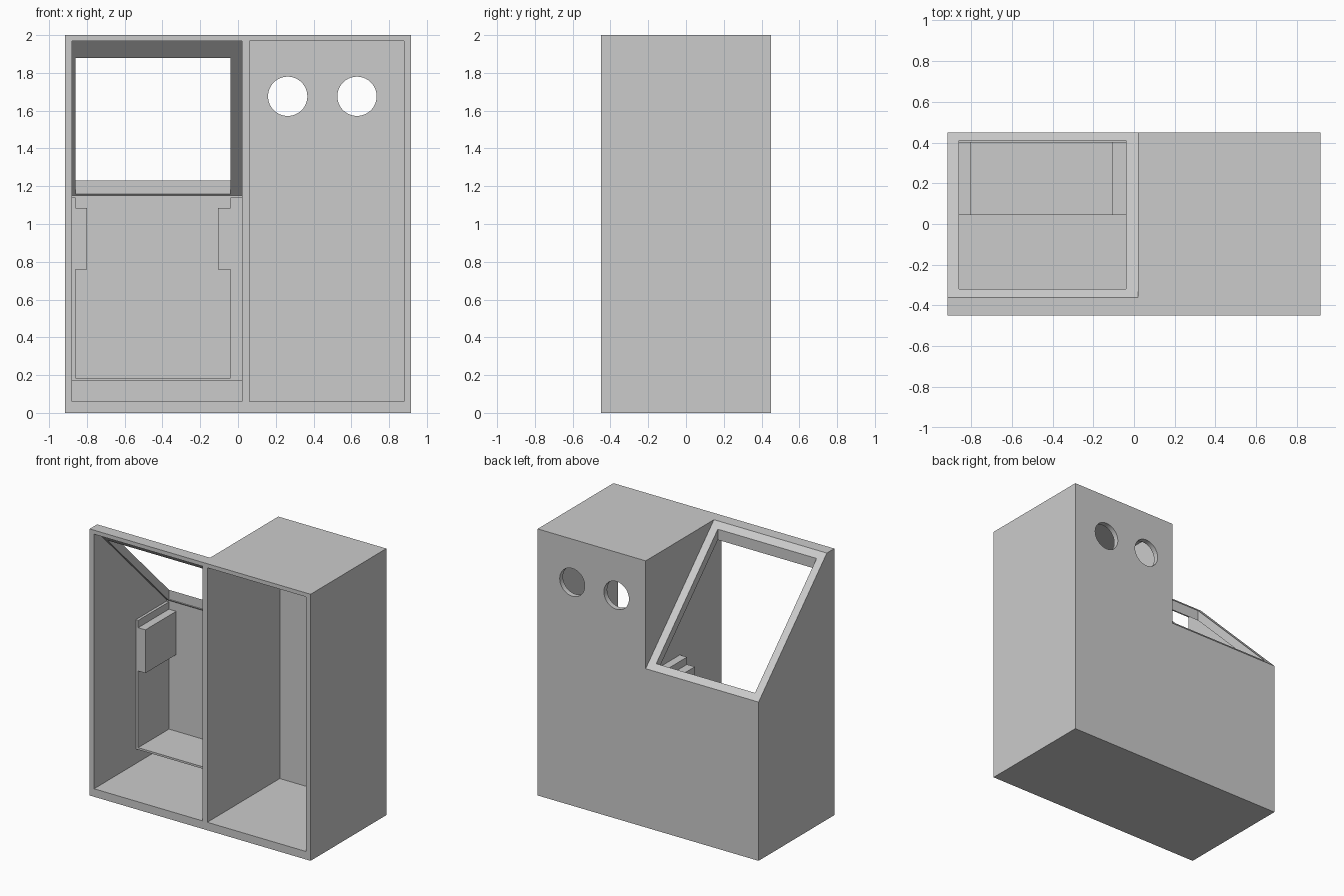
import bpy
import bmesh
from mathutils import Vector

if "Cube" in bpy.data.objects:
    bpy.data.objects.remove(bpy.data.objects["Cube"], do_unlink=True)

grey = bpy.data.materials.new("plain_grey")
grey.use_nodes = True
grey.diffuse_color = (0.6, 0.6, 0.6, 1)
grey.node_tree.nodes["Principled BSDF"].inputs["Base Color"].default_value = (0.6, 0.6, 0.6, 1)


def add_prism(name, corners, direction):
    """Extrude a flat polygon of 3D corners along a direction."""
    bm = bmesh.new()
    face = bm.faces.new([bm.verts.new(c) for c in corners])
    result = bmesh.ops.extrude_face_region(bm, geom=[face], use_keep_orig=True)
    moved = [g for g in result["geom"] if isinstance(g, bmesh.types.BMVert)]
    bmesh.ops.translate(bm, verts=moved, vec=Vector(direction))
    bmesh.ops.recalc_face_normals(bm, faces=bm.faces)
    mesh = bpy.data.meshes.new(name)
    bm.to_mesh(mesh)
    bm.free()
    mesh.materials.append(grey)
    obj = bpy.data.objects.new(name, mesh)
    bpy.context.collection.objects.link(obj)
    return obj


def side_prism(name, x0, x1, yz):
    return add_prism(name, [(x0, y, z) for y, z in yz], (x1 - x0, 0, 0))


def box(name, x0, x1, y0, y1, z0, z1):
    return side_prism(name, x0, x1, [(y0, z0), (y1, z0), (y1, z1), (y0, z1)])


def cut(target, cutter):
    """Subtract the cutter, bake the result and drop the cutter."""
    mod = target.modifiers.new("cut", "BOOLEAN")
    mod.operation = "DIFFERENCE"
    mod.solver = "EXACT"
    mod.object = cutter
    bpy.context.view_layer.update()
    graph = bpy.context.evaluated_depsgraph_get()
    baked = bpy.data.meshes.new_from_object(target.evaluated_get(graph))
    target.modifiers.clear()
    target.data = baked
    bpy.data.objects.remove(cutter, do_unlink=True)


HALF_X, HALF_Y = 0.917, 0.449
BACK = 0.41           # inner face of the back wall
FLOOR, CEILING = 0.06, 1.97
BAY_L, BAY_R = -0.88, 0.02

# Outer case with its sloping shoulder
case = box("case", -HALF_X, HALF_X, -HALF_Y, HALF_Y, 0, 2)
cut(case, side_prism("slope_cutter", -1, BAY_R,
                     [(-0.36, 2), (-0.36, 2.2), (0.64, 2.2), (0.64, 1)]))

# Two bays open at the front
cut(case, side_prism("sloped_bay_cutter", BAY_L, BAY_R,
                     [(-0.6, FLOOR), (BACK, FLOOR), (BACK, 1.15),
                      (-0.41, CEILING), (-0.6, CEILING)]))
cut(case, box("tall_bay_cutter", 0.06, 0.88, -0.6, BACK, FLOOR, CEILING))

# Window through the slope
cut(case, box("window_cutter", -0.86, -0.04, -0.32, BACK, 1.16, 2.2))

# Round holes in the back wall
for x in (0.263, 0.63):
    bpy.ops.mesh.primitive_cylinder_add(vertices=64, radius=0.104, depth=0.3,
                                        location=(x, 0.45, 1.676), rotation=(1.5707963, 0, 0))
    cut(case, bpy.context.object)

# Stepped liner tray inside the sloped bay
liner_profile = [(BAY_L, 0.17), (BAY_R, 0.17), (BAY_R, 1.14),
                 (-0.04, 1.14), (-0.04, 1.085), (-0.105, 1.085), (-0.105, 0.76), (-0.04, 0.76),
                 (-0.04, 0.185), (-0.86, 0.185),
                 (-0.86, 0.76), (-0.80, 0.76), (-0.80, 1.085), (-0.86, 1.085),
                 (-0.86, 1.14), (BAY_L, 1.14)]
add_prism("liner_tray", [(x, 0.045, z) for x, z in liner_profile], (0, BACK - 0.045, 0))

# Flat faces with smooth hole walls
bpy.ops.object.select_all(action="DESELECT")
case.select_set(True)
bpy.context.view_layer.objects.active = case
bpy.ops.object.shade_smooth_by_angle()
